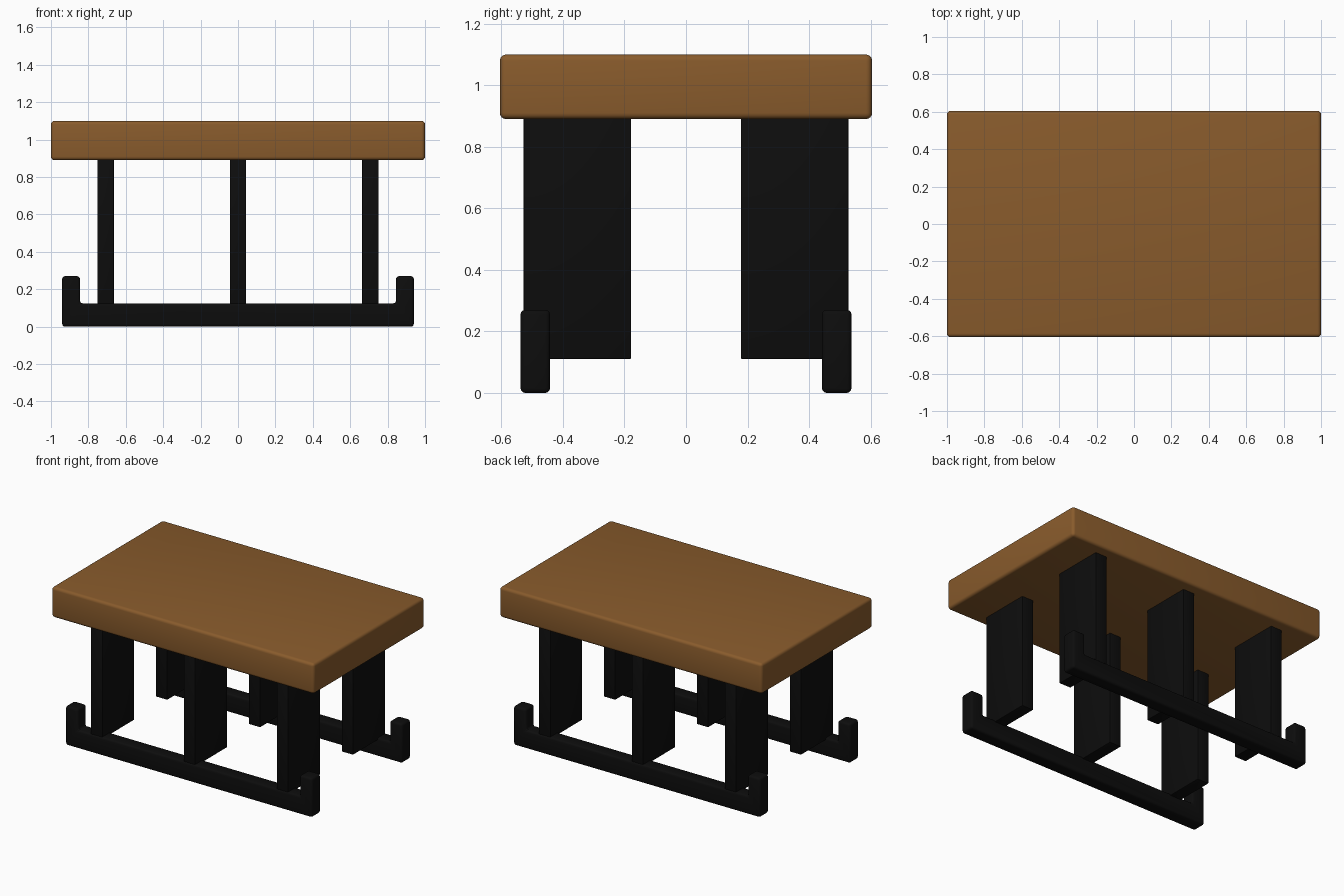
import bpy
import bmesh
from mathutils import Vector

default = bpy.data.objects.get("Cube")
if default:
    bpy.data.objects.remove(default, do_unlink=True)


def make_material(name, rgb):
    mat = bpy.data.materials.new(name)
    mat.use_nodes = True
    color = (*rgb, 1)
    mat.diffuse_color = color
    bsdf = mat.node_tree.nodes["Principled BSDF"]
    bsdf.inputs["Base Color"].default_value = color
    bsdf.inputs["Roughness"].default_value = 0.6
    return mat


WOOD = make_material("brown wood", (0.25, 0.105, 0.025))
METAL = make_material("black metal", (0.004, 0.004, 0.004))


def finish(name, bm, mat, bevel, segments):
    """Turn a bmesh into a named object with softly rounded edges."""
    bmesh.ops.recalc_face_normals(bm, faces=bm.faces)
    mesh = bpy.data.meshes.new(name)
    bm.to_mesh(mesh)
    bm.free()
    mesh.materials.append(mat)
    obj = bpy.data.objects.new(name, mesh)
    bpy.context.collection.objects.link(obj)
    mod = obj.modifiers.new("rounded edges", "BEVEL")
    mod.width = bevel
    mod.segments = segments
    mod.limit_method = "ANGLE"
    bpy.ops.object.select_all(action="DESELECT")
    obj.select_set(True)
    bpy.context.view_layer.objects.active = obj
    bpy.ops.object.modifier_apply(modifier=mod.name)
    bpy.ops.object.shade_smooth_by_angle()
    return obj


def box(name, low, high, mat, bevel, segments=3):
    low, high = Vector(low), Vector(high)
    bm = bmesh.new()
    bmesh.ops.create_cube(bm, size=1)
    bmesh.ops.scale(bm, vec=high - low, verts=bm.verts)
    bmesh.ops.translate(bm, vec=(low + high) / 2, verts=bm.verts)
    return finish(name, bm, mat, bevel, segments)


def runner(name, y0, y1):
    """Floor rail with an upturned stub at each end."""
    half = [(0.94, 0), (0.94, 0.27), (0.845, 0.27), (0.845, 0.125)]
    outline = half + [(-x, z) for x, z in reversed(half)]
    bm = bmesh.new()
    face = bm.faces.new([bm.verts.new((x, y0, z)) for x, z in outline])
    side = bmesh.ops.extrude_face_region(bm, geom=[face], use_keep_orig=True)
    moved = [v for v in side["geom"] if isinstance(v, bmesh.types.BMVert)]
    bmesh.ops.translate(bm, vec=(0, y1 - y0, 0), verts=moved)
    return finish(name, bm, METAL, 0.015, 3)


# Thick tabletop
box("tabletop", (-1, -0.605, 0.89), (1, 0.605, 1.1), WOOD, 0.02, 4)

# Three slab legs and one rail on each long side
for side, sign in (("front", -1), ("back", 1)):
    near, far = sorted((sign * 0.178, sign * 0.528))
    for place, x in (("right", -0.708), ("middle", 0), ("left", 0.708)):
        box(f"{side}_{place}_leg", (x - 0.044, near, 0.11),
            (x + 0.044, far, 0.9), METAL, 0.005, 2)
    near, far = sorted((sign * 0.442, sign * 0.538))
    runner(f"{side}_floor_rail", near, far)
